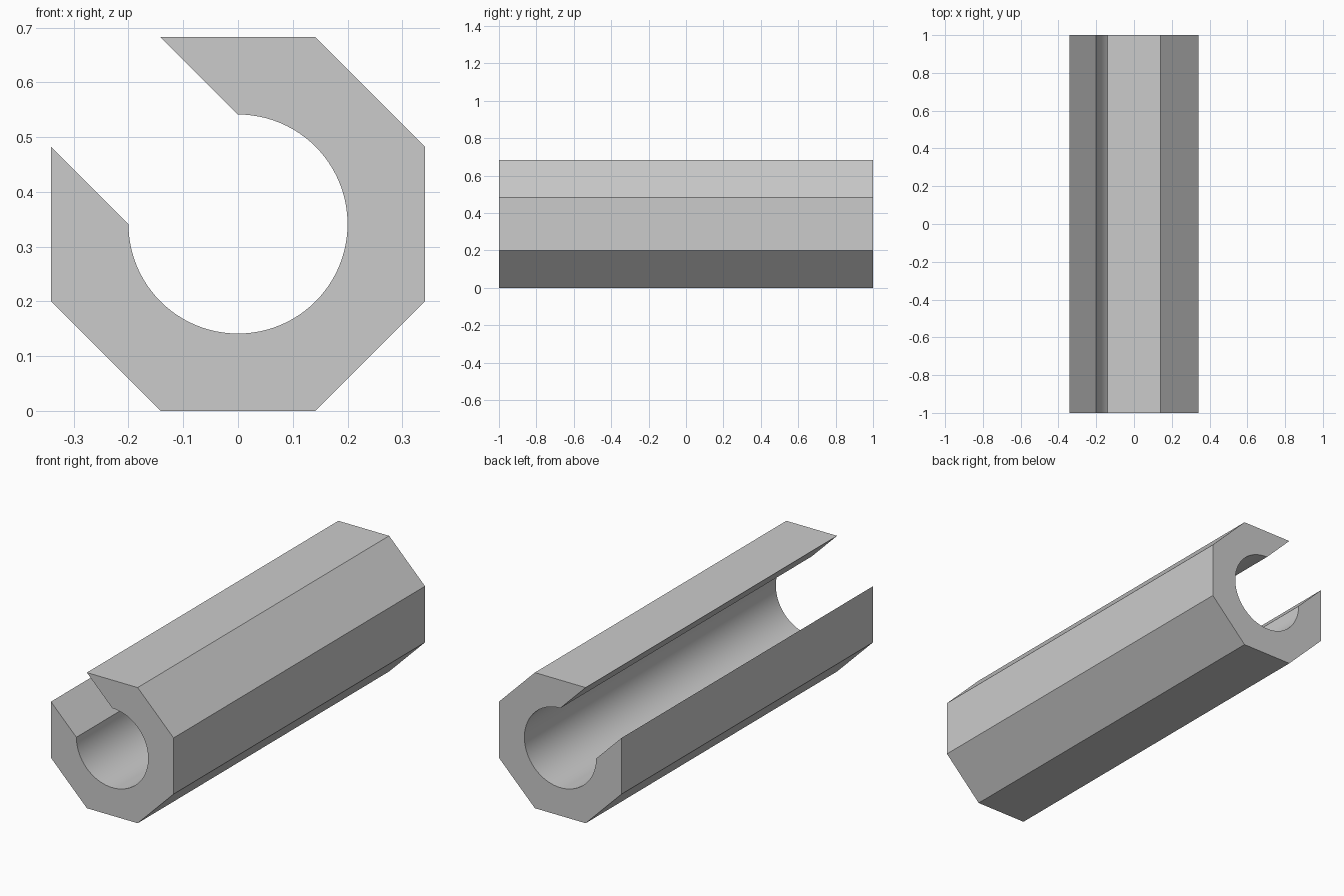
import bpy
import bmesh
from math import cos, sin, radians

cube = bpy.data.objects.get("Cube")
if cube:
    bpy.data.objects.remove(cube, do_unlink=True)

BORE = 0.2                                # radius of the round channel
APOTHEM = BORE * (1 + cos(radians(45)))   # centre to flat of the octagon
CORNER = APOTHEM / cos(radians(22.5))
LENGTH = 2.0
ARC_STEPS = 72


def polar(radius, degrees):
    a = radians(degrees)
    return radius * cos(a), -LENGTH / 2, APOTHEM + radius * sin(a)


# Single grey material
grey = bpy.data.materials.new("grey")
grey.use_nodes = True
colour = (0.6, 0.6, 0.6, 1)
grey.diffuse_color = colour
grey.node_tree.nodes["Principled BSDF"].inputs["Base Color"].default_value = colour

# Cross-section: octagon corners around the outside, then back along the bore
outer = [polar(CORNER, 157.5 + 45 * i) for i in range(8)]
inner = [polar(BORE, 450 - 270 * i / ARC_STEPS) for i in range(ARC_STEPS + 1)]

# Extrude the section along the length
bm = bmesh.new()
section = bm.faces.new([bm.verts.new(p) for p in outer + inner])
result = bmesh.ops.extrude_face_region(bm, geom=[section], use_keep_orig=True)
far_verts = [g for g in result["geom"] if isinstance(g, bmesh.types.BMVert)]
bmesh.ops.translate(bm, verts=far_verts, vec=(0, LENGTH, 0))
bmesh.ops.recalc_face_normals(bm, faces=bm.faces)

mesh = bpy.data.meshes.new("slotted_octagonal_tube")
bm.to_mesh(mesh)
bm.free()
mesh.materials.append(grey)
tube = bpy.data.objects.new("slotted_octagonal_tube", mesh)
bpy.context.collection.objects.link(tube)

# Smooth bore, crisp outer edges
bpy.ops.object.select_all(action="DESELECT")
tube.select_set(True)
bpy.context.view_layer.objects.active = tube
bpy.ops.object.shade_smooth_by_angle(angle=radians(20))
